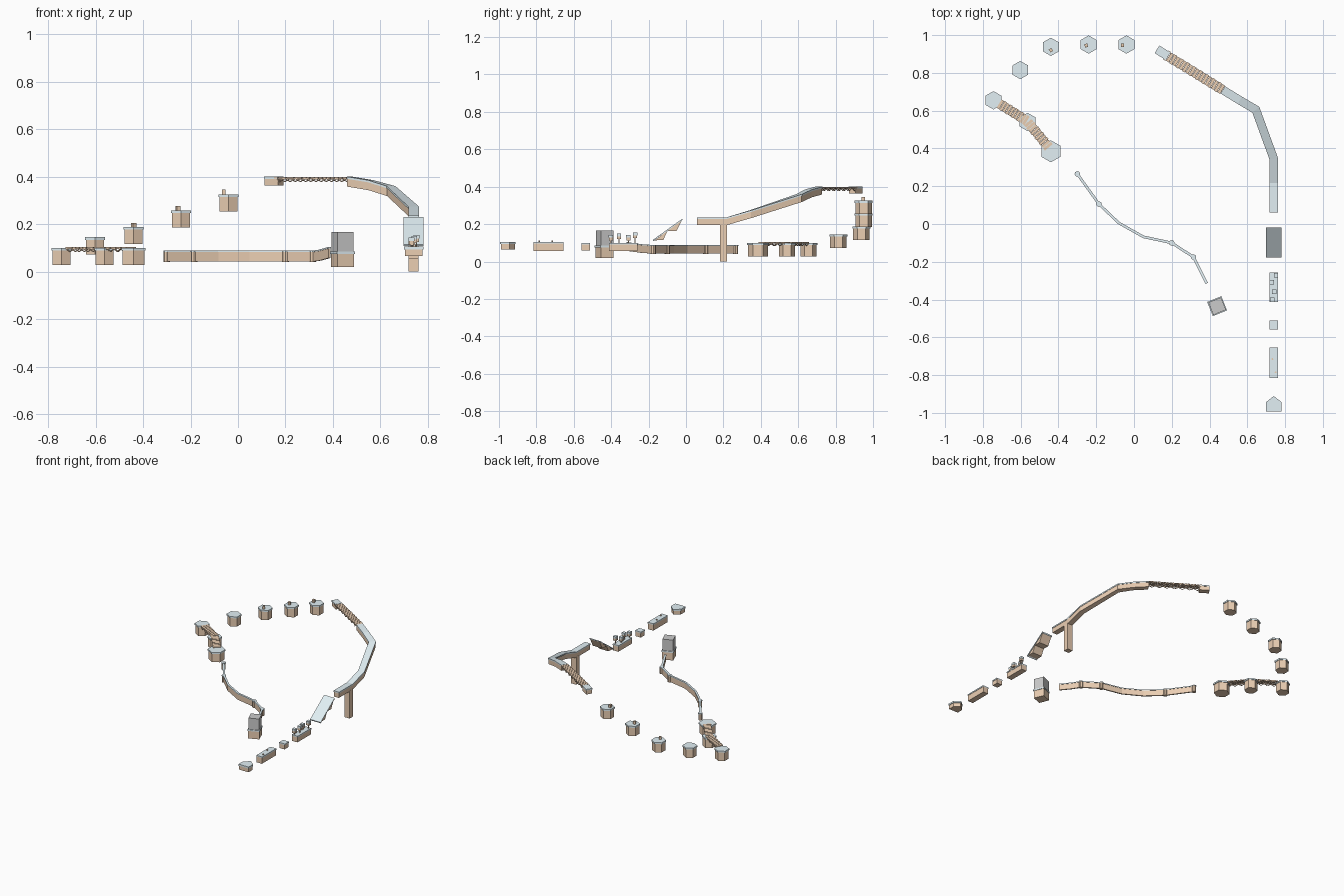
import bpy, bmesh, math
from mathutils import Vector, Matrix

if "Cube" in bpy.data.objects:
    bpy.data.objects.remove(bpy.data.objects["Cube"])


def material(name, rgb):
    m = bpy.data.materials.new(name)
    m.diffuse_color = (*rgb, 1)
    m.use_nodes = True
    m.node_tree.nodes["Principled BSDF"].inputs["Base Color"].default_value = m.diffuse_color
    return m


TAN = material("tan_wood", (0.83, 0.62, 0.45))
SNOW = material("pale_snow", (0.76, 0.87, 0.91))
GREY = None


def finish(name, bm, mat):
    bmesh.ops.recalc_face_normals(bm, faces=bm.faces)
    me = bpy.data.meshes.new(name)
    bm.to_mesh(me)
    bm.free()
    ob = bpy.data.objects.new(name, me)
    bpy.context.collection.objects.link(ob)
    if mat:
        me.materials.append(mat)
    return ob


def loft(name, rings, mat):
    """Closed solid through matching rings of points."""
    bm = bmesh.new()
    vs = [[bm.verts.new(p) for p in r] for r in rings]
    n = len(rings[0])
    for a, b in zip(vs, vs[1:]):
        for i in range(n):
            bm.faces.new((a[i], a[(i + 1) % n], b[(i + 1) % n], b[i]))
    bm.faces.new(vs[0])
    bm.faces.new(vs[-1][::-1])
    return finish(name, bm, mat)


def prism(name, pts, z0, z1, mat):
    return loft(name, [[(x, y, z) for x, y in pts] for z in (z0, z1)], mat)


def ngon(x, y, r, n, turn=0):
    return [(x + r * math.cos(turn + i * math.tau / n),
             y + r * math.sin(turn + i * math.tau / n)) for i in range(n)]


def rect(x, y, sx, sy, turn=0):
    c, s = math.cos(turn), math.sin(turn)
    return [(x + c * a * sx / 2 - s * b * sy / 2, y + s * a * sx / 2 + c * b * sy / 2)
            for a, b in ((-1, -1), (1, -1), (1, 1), (-1, 1))]


def strip(name, path, w, depth, mat):
    """Mitred beam with its top face on the path."""
    P = [Vector(p) for p in path]
    rings = []
    for i, p in enumerate(P):
        a = (p - P[i - 1]).xy.normalized() if i else (P[1] - p).xy.normalized()
        b = (P[i + 1] - p).xy.normalized() if i < len(P) - 1 else a
        t = (a + b).normalized()
        n = Vector((-t.y, t.x, 0)) * (w / 2 / max(t.dot(a), 0.4))
        d = Vector((0, 0, depth))
        rings.append([p + n, p - n, p - n - d, p + n - d])
    return loft(name, rings, mat)


def beam(name, path, w, depth, cap=0.009):
    low = [(x, y, z - cap) for x, y, z in path]
    strip(name, low, w, depth - cap, TAN)
    strip(name + "_snow", path, w + 0.005, cap, SNOW)


def slab(name, pts, z0, z1, cap=0.01, grow=1.06):
    cx, cy = (sum(p[k] for p in pts) / len(pts) for k in (0, 1))
    big = [(cx + (x - cx) * grow, cy + (y - cy) * grow) for x, y in pts]
    prism(name, pts, z0, z1 - cap, TAN)
    prism(name + "_snow", big, z1 - cap, z1, SNOW)


def bridge(name, a, b, w, count, waves, sag=0.0):
    """Row of planks with zigzag bracing below both edges."""
    a, b = Vector(a), Vector(b)
    d = b - a
    turn = math.atan2(d.y, d.x)
    side = Vector((-d.y, d.x, 0)).normalized() * w * 0.42
    bm = bmesh.new()
    for i in range(count):
        t = (i + 0.5) / count
        p = a + d * t - Vector((0, 0, 0.004 + sag * math.sin(math.pi * t)))
        m = (Matrix.Translation(p) @ Matrix.Rotation(turn, 4, 'Z')
             @ Matrix.Diagonal((d.length / count * 0.86, w * (1 + 0.08 * (i % 2)), 0.006, 1)))
        bmesh.ops.create_cube(bm, size=1, matrix=m)
    finish(name + "_planks", bm, TAN)
    for k in (-1, 1):
        z = [a + d * i / (2 * waves) + side * k - Vector((0, 0, 0.006 + 0.013 * (i % 2)))
             for i in range(2 * waves + 1)]
        strip(f"{name}_brace_{k}", z, 0.004, 0.004, TAN)
        strip(f"{name}_rope_{k}", [a + side * k - Vector((0, 0, 0.006)),
                                   b + side * k - Vector((0, 0, 0.006))], 0.004, 0.003, TAN)


# start platform, pointed toward the course
slab("start_platform", [(0.703, -0.99), (0.777, -0.99), (0.777, -0.944),
                        (0.74, -0.915), (0.703, -0.944)], 0.065, 0.105, 0.012, 1.1)

# stepping platforms in a row
for name, y0, y1, z0, z1 in (("long_step", -0.815, -0.655, 0.055, 0.105),
                             ("small_step", -0.558, -0.512, 0.06, 0.1),
                             ("obstacle_step", -0.412, -0.258, 0.055, 0.1)):
    beam(name, [(0.74, y0, z1), (0.74, y1, z1)], 0.042, z1 - z0)
for i, (x, y) in enumerate(((0.733, -0.715), (0.75, -0.785))):
    prism(f"stump_{i}", ngon(x, y, 0.005, 6), 0.1, 0.112, TAN)

# obstacle blocks on thin stalks
for i, (x, y, z) in enumerate(((0.752, -0.272, 0.155), (0.73, -0.308, 0.143),
                               (0.743, -0.358, 0.15), (0.731, -0.402, 0.143))):
    prism(f"stalk_{i}", rect(x, y, 0.006, 0.006), 0.098, z - 0.025, TAN)
    slab(f"obstacle_{i}", rect(x, y, 0.022, 0.022), z - 0.03, z, 0.015)

# tilted ramp with two wedges under it
def profile(name, w, yz, mat):
    loft(name, [[(0.74 + s * w / 2, y, z) for y, z in yz] for s in (-1, 1)], mat)


profile("ramp_snow", 0.084, [(-0.178, 0.115), (-0.018, 0.23), (-0.02, 0.221), (-0.176, 0.108)], SNOW)
profile("ramp_upper_wedge", 0.076, [(-0.022, 0.22), (-0.052, 0.162), (-0.102, 0.162)], TAN)
profile("ramp_lower_wedge", 0.076, [(-0.098, 0.165), (-0.122, 0.115), (-0.168, 0.113)], TAN)

# raised curving walkway with its post
beam("walkway", [(0.74, 0.06, 0.236), (0.74, 0.216, 0.236), (0.74, 0.345, 0.274),
                 (0.645, 0.605, 0.36), (0.56, 0.655, 0.385), (0.47, 0.71, 0.4)], 0.04, 0.042)
prism("walkway_post", rect(0.74, 0.2, 0.042, 0.038), 0, 0.2, TAN)
bridge("high_bridge", (0.47, 0.71, 0.4), (0.165, 0.897, 0.4), 0.05, 18, 7)
beam("bridge_end", [(0.18, 0.888, 0.4), (0.122, 0.925, 0.4)], 0.042, 0.037)

# hexagonal stepping columns
HEX = ((-0.04, 0.95, 0.325, 0.044), (-0.24, 0.95, 0.257, 0.044), (-0.44, 0.938, 0.188, 0.044),
       (-0.602, 0.815, 0.145, 0.044), (-0.744, 0.655, 0.1, 0.044),
       (-0.563, 0.54, 0.1, 0.044), (-0.44, 0.385, 0.1, 0.053))
for i, (x, y, z, r) in enumerate(HEX):
    slab(f"hex_column_{i}", ngon(x, y, r, 6, math.pi / 6 * 3), z - 0.072, z, 0.011, 1.1)
for i, (x, y, z) in enumerate(((-0.06, 0.947, 0.345), (-0.253, 0.945, 0.277), (-0.44, 0.92, 0.205))):
    prism(f"column_block_{i}", rect(x, y, 0.016, 0.018, 0.3 * i), HEX[i][2] - 0.002, z, TAN)

# low plank bridges between the last columns
bridge("low_bridge_a", (-0.715, 0.638, 0.105), (-0.565, 0.545, 0.105), 0.05, 10, 4)
bridge("low_bridge_b", (-0.563, 0.54, 0.105), (-0.45, 0.405, 0.105), 0.05, 10, 4)

# narrow balance rail with round pads
beam("balance_rail", [(-0.3, 0.265, 0.088), (-0.185, 0.105, 0.088), (-0.08, 0.005, 0.088),
                      (0.05, -0.068, 0.088), (0.2, -0.1, 0.088), (0.315, -0.175, 0.088),
                      (0.345, -0.235, 0.092), (0.385, -0.315, 0.103)], 0.009, 0.046, 0.006)
for i, (x, y) in enumerate(((-0.3, 0.265), (-0.185, 0.105), (0.2, -0.1), (0.315, -0.175))):
    slab(f"rail_pad_{i}", ngon(x, y, 0.014, 8), 0.04, 0.089, 0.007)

# finish block with grey upper box
A = math.radians(22)
slab("finish_base", rect(0.44, -0.435, 0.074, 0.074, A), 0.02, 0.085, 0.01, 1.1)
prism("finish_box", rect(0.44, -0.435, 0.072, 0.072, A), 0.084, 0.166, GREY)
